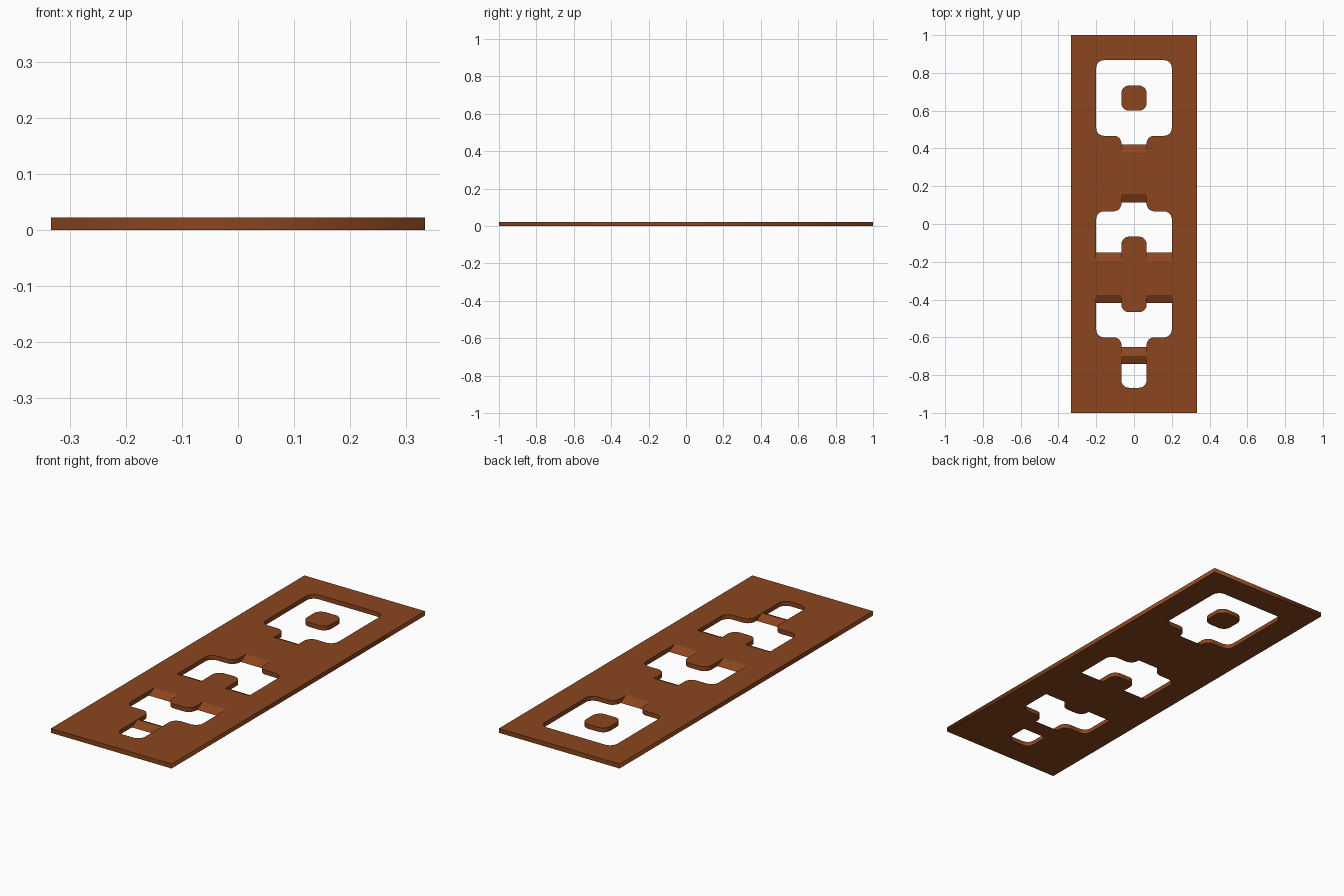
import bpy, bmesh, math
from mathutils import Vector

if "Cube" in bpy.data.objects:
    bpy.data.objects.remove(bpy.data.objects["Cube"])

T = 0.0222      # sheet thickness
R = 0.04        # corner radius
RAMP = 0.0444   # length of the sloped bridge ends
N, W = 0.0667, 0.2   # half widths of the narrow slot and wide openings

mat = bpy.data.materials.new("brown")
mat.diffuse_color = (0.26, 0.06, 0.013, 1)
mat.use_nodes = True
mat.node_tree.nodes["Principled BSDF"].inputs["Base Color"].default_value = mat.diffuse_color


def rounded(points, r=R, steps=6):
    """Fillet each corner of a right-angled outline."""
    out = []
    pts = [Vector(p) for p in points]
    for i, p in enumerate(pts):
        a = (pts[i - 1] - p).normalized() * r
        b = (pts[(i + 1) % len(pts)] - p).normalized() * r
        for k in range(steps + 1):
            t = math.pi / 2 * k / steps
            out.append(p + a * (1 - math.sin(t)) + b * (1 - math.cos(t)))
    return out


def rect(w, y0, y1):
    return [(-w, y0), (w, y0), (w, y1), (-w, y1)]


def sheet(name, loops):
    """Flat filled outline, with holes, given the sheet thickness."""
    cu = bpy.data.curves.new(name, 'CURVE')
    cu.dimensions = '2D'
    cu.fill_mode = 'BOTH'
    cu.extrude = T / 2
    for loop in loops:
        sp = cu.splines.new('POLY')
        sp.points.add(len(loop) - 1)
        for q, p in zip(sp.points, loop):
            q.co = (p[0], p[1], 0, 1)
        sp.use_cyclic_u = True
    ob = bpy.data.objects.new(name, cu)
    bpy.context.collection.objects.link(ob)
    ob.location.z = T / 2
    bpy.ops.object.select_all(action='DESELECT')
    ob.select_set(True)
    bpy.context.view_layer.objects.active = ob
    bpy.ops.object.convert(target='MESH')
    ob = bpy.context.object
    ob.data.materials.clear()
    ob.data.materials.append(mat)


def bridge(name, x0, x1, y0, y1):
    """Bar with ramped ends, flush with the sheet."""
    bm = bmesh.new()
    profile = [(y0, 0), (y1, 0), (y1 - RAMP, T), (y0 + RAMP, T)]
    f = bm.faces.new([bm.verts.new((x0, y, z)) for y, z in profile])
    ext = bmesh.ops.extrude_face_region(bm, geom=[f])
    verts = [g for g in ext["geom"] if isinstance(g, bmesh.types.BMVert)]
    bmesh.ops.translate(bm, verts=verts, vec=(x1 - x0, 0, 0))
    bmesh.ops.recalc_face_normals(bm, faces=bm.faces)
    me = bpy.data.meshes.new(name)
    bm.to_mesh(me)
    bm.free()
    me.materials.append(mat)
    bpy.context.collection.objects.link(bpy.data.objects.new(name, me))


# Right half of the opening: lower slot, long opening, slot, square opening
half = [(N, -0.867), (N, -0.6), (W, -0.6), (W, 0.067),
        (N, 0.067), (N, 0.467), (W, 0.467), (W, 0.867)]
opening = half + [(-x, y) for x, y in reversed(half)]

# Plate with one continuous opening
sheet("plate", [rect(1 / 3, -1, 1), rounded(opening)])

# Loose inner pieces
sheet("square_island", [rounded(rect(N, 0.6, 0.733))])
sheet("long_island", [rounded(rect(N, -0.467, -0.067))])

# Ramped bridges crossing the opening
bridge("upper_bridge", -N, N, 0.115, 0.422)
bridge("lower_bridge", -N, N, -0.742, -0.652)
for side, x0, x1 in (("left", -W, -N), ("right", N, W)):
    bridge(side + "_bridge", x0, x1, -0.419, -0.152)
